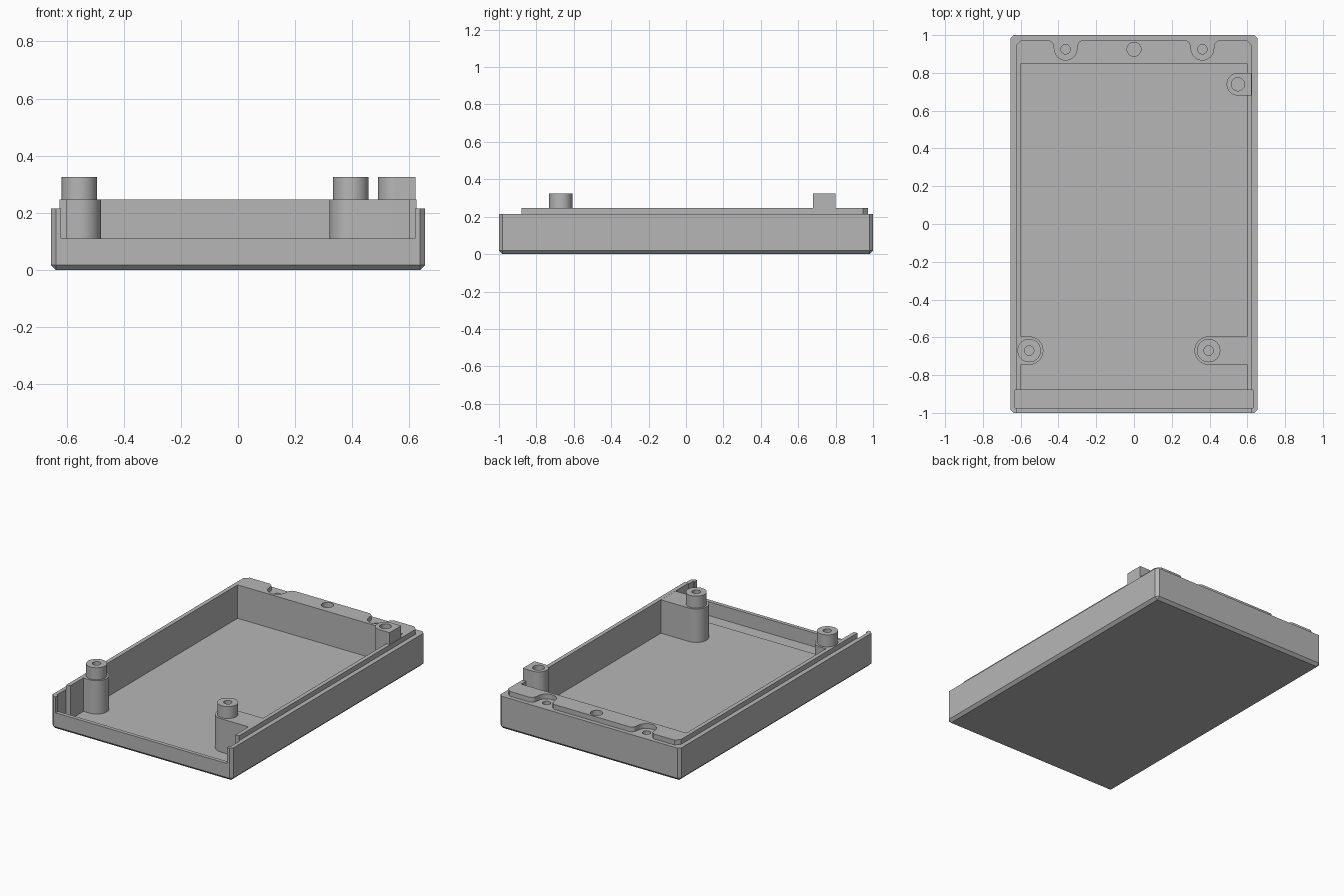
import bpy, bmesh
from math import sin, cos, pi

cube = bpy.data.objects.get("Cube")
if cube:
    bpy.data.objects.remove(cube)

grey = bpy.data.materials.new("case grey")
grey.use_nodes = True
grey.diffuse_color = (0.47, 0.47, 0.47, 1)
grey.node_tree.nodes["Principled BSDF"].inputs["Base Color"].default_value = grey.diffuse_color


def prism(name, outline, z0, z1):
    """Extrude a counter-clockwise outline from z0 to z1."""
    bm = bmesh.new()
    face = bm.faces.new([bm.verts.new((x, y, z0)) for x, y in outline])
    out = bmesh.ops.extrude_face_region(bm, geom=[face])
    verts = [g for g in out["geom"] if isinstance(g, bmesh.types.BMVert)]
    bmesh.ops.translate(bm, verts=verts, vec=(0, 0, z1 - z0))
    bmesh.ops.recalc_face_normals(bm, faces=bm.faces)
    mesh = bpy.data.meshes.new(name)
    bm.to_mesh(mesh)
    bm.free()
    mesh.materials.append(grey)
    obj = bpy.data.objects.new(name, mesh)
    bpy.context.collection.objects.link(obj)
    return obj


def rect(x0, x1, y0, y1):
    return [(x0, y0), (x1, y0), (x1, y1), (x0, y1)]


def arc(cx, cy, r, a0, a1, n=24):
    return [(cx + r * cos(a0 + (a1 - a0) * i / n), cy + r * sin(a0 + (a1 - a0) * i / n))
            for i in range(n + 1)]


def circle(cx, cy, r):
    return arc(cx, cy, r, 0, 2 * pi, 40)[:-1]


def tongue(cx, cy, r, wall_x):
    """Half-round outline with a straight end running into a side wall."""
    if wall_x > cx:
        return [(wall_x, cy - r), (wall_x, cy + r)] + arc(cx, cy, r, pi / 2, 3 * pi / 2)
    return [(wall_x, cy + r), (wall_x, cy - r)] + arc(cx, cy, r, -pi / 2, pi / 2)


def combine(target, tool, operation):
    mod = target.modifiers.new("combine", "BOOLEAN")
    mod.operation, mod.object, mod.solver = operation, tool, "EXACT"
    bpy.context.view_layer.objects.active = target
    bpy.ops.object.modifier_apply(modifier=mod.name)
    bpy.data.objects.remove(tool)


def cut(target, outline, z0, z1):
    combine(target, prism("cutter", outline, z0, z1), "DIFFERENCE")


def join(target, outline, z0, z1):
    combine(target, prism("addition", outline, z0, z1), "UNION")


FLOOR, SHOULDER, RIM, TOP = 0.028, 0.215, 0.247, 0.325

# Outer shell with chamfered corners and bottom edge
shell = prism("case_shell", rect(-0.655, 0.655, -1, 1), 0, SHOULDER)
bm = bmesh.new()
bm.from_mesh(shell.data)
edges = [e for e in bm.edges if min(v.co.z for v in e.verts) < 0.001]
bmesh.ops.bevel(bm, geom=edges, offset=0.018, segments=1, affect="EDGES")
bm.to_mesh(shell.data)
bm.free()

# Raised rim, with two rounded notches along the back
def notch(cx):
    return ([(cx + 0.09, 0.973), (cx + 0.077, 0.968), (cx + 0.065, 0.955)]
            + arc(cx, 0.928, 0.06, 0, -pi)
            + [(cx - 0.065, 0.955), (cx - 0.077, 0.968), (cx - 0.09, 0.973)])

rim = ([(-0.625, -0.93), (0.625, -0.93), (0.625, 0.945), (0.597, 0.973)]
       + notch(0.362) + notch(-0.362) + [(-0.597, 0.973), (-0.625, 0.945)])
join(shell, rim, 0.15, RIM)

# Main cavity, end-panel slot and front opening
cut(shell, rect(-0.598, 0.598, -0.93, 0.85), FLOOR, 0.5)
cut(shell, rect(-0.63, 0.63, -0.975, -0.88), 0.02, 0.5)
cut(shell, rect(-0.62, 0.62, -1.1, -0.95), 0.11, 0.5)

# Back holes: two screws and a central socket
for x, r in ((-0.362, 0.025), (0.362, 0.025), (0, 0.037)):
    cut(shell, circle(x, 0.925, r), 0.08, 0.5)

# Front screw posts on bases that run into the side walls
for name, x, wall in (("front_right_post", -0.555, -0.61), ("front_left_post", 0.395, 0.61)):
    post = prism(name, tongue(x, -0.67, 0.075, wall), FLOOR - 0.006, RIM - 0.0005)
    join(post, circle(x, -0.67, 0.062), 0.15, TOP)
    cut(post, circle(x, -0.67, 0.025), 0.1, 0.5)

# Back lug beside the left wall
lug = prism("back_left_lug", tongue(0.55, 0.74, 0.06, 0.622), FLOOR - 0.006, TOP)
cut(lug, circle(0.55, 0.74, 0.035), 0.1, 0.5)

# Smooth round walls, keep hard edges
bpy.ops.object.select_all(action="DESELECT")
for name in ("case_shell", "front_right_post", "front_left_post", "back_left_lug"):
    obj = bpy.data.objects[name]
    obj.select_set(True)
    bpy.context.view_layer.objects.active = obj
bpy.ops.object.shade_smooth_by_angle(angle=pi / 6)
